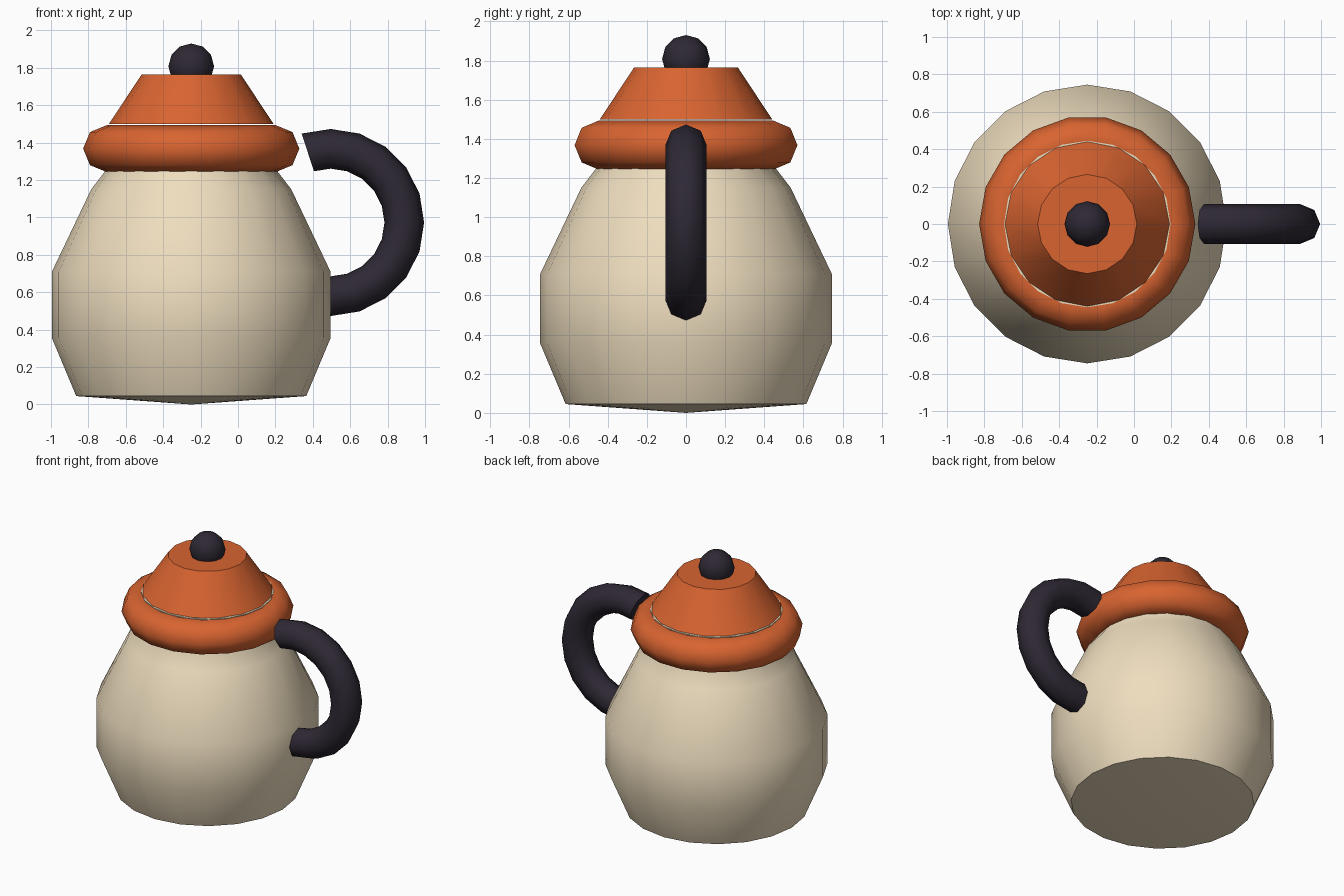
import bpy, bmesh, math
from math import sin, cos, pi

if "Cube" in bpy.data.objects:
    bpy.data.objects.remove(bpy.data.objects["Cube"])

AXIS_X = -0.25


def paint(name, rgb):
    m = bpy.data.materials.new(name)
    m.diffuse_color = (*rgb, 1)
    m.use_nodes = True
    m.node_tree.nodes["Principled BSDF"].inputs["Base Color"].default_value = m.diffuse_color
    return m


CREAM = paint("cream", (0.86, 0.73, 0.52))
ORANGE = paint("orange", (0.69, 0.127, 0.03))
DARK = paint("dark", (0.027, 0.021, 0.034))


def finish(bm, name, mat, loc):
    bmesh.ops.recalc_face_normals(bm, faces=bm.faces)
    me = bpy.data.meshes.new(name)
    bm.to_mesh(me)
    bm.free()
    me.materials.append(mat)
    ob = bpy.data.objects.new(name, me)
    ob.location = loc
    bpy.context.collection.objects.link(ob)
    bpy.ops.object.select_all(action='DESELECT')
    ob.select_set(True)
    bpy.context.view_layer.objects.active = ob
    bpy.ops.object.shade_smooth_by_angle(angle=math.radians(50))


def skin(bm, rings, closed=False):
    n = len(rings[0])
    pairs = list(zip(rings, rings[1:])) + ([(rings[-1], rings[0])] if closed else [])
    for a, b in pairs:
        for i in range(n):
            j = (i + 1) % n
            bm.faces.new((a[i], a[j], b[j], b[i]))


def lathe(name, profile, sides, mat, base_tip=None, closed=False):
    bm = bmesh.new()
    rings = [[bm.verts.new((r * cos(2 * pi * i / sides), r * sin(2 * pi * i / sides), z))
              for i in range(sides)] for r, z in profile]
    skin(bm, rings, closed)
    if not closed:
        bm.faces.new(rings[-1])
        if base_tip is None:
            bm.faces.new(rings[0])
        else:
            tip = bm.verts.new((0, 0, base_tip))
            for i in range(sides):
                bm.faces.new((tip, rings[0][i], rings[0][(i + 1) % sides]))
    finish(bm, name, mat, (AXIS_X, 0, 0))


# Pot body with a shallow pointed base and a neck hidden in the collar
lathe("body", [(0.615, 0.045), (0.745, 0.355), (0.745, 0.71), (0.535, 1.15),
               (0.42, 1.30), (0.445, 1.495)], 20, CREAM, base_tip=0)

# Collar ring
lathe("collar", [(0.453 + 0.125 * cos(k * pi / 4), 1.368 + 0.125 * sin(k * pi / 4))
                 for k in range(8)], 18, ORANGE, closed=True)

# Lid
lathe("lid", [(0.44, 1.5), (0.265, 1.765)], 16, ORANGE)

# Knob
bm = bmesh.new()
bmesh.ops.create_uvsphere(bm, u_segments=12, v_segments=6, radius=0.122)
finish(bm, "lid_knob", DARK, (AXIS_X, 0, 1.808))

# Handle: part of a ring, 11 steps of 18 degrees
bm = bmesh.new()
rings = []
for s in range(12):
    a = math.radians(-90 + 18 * s)
    ring = []
    for k in range(8):
        r = 0.394 + 0.106 * cos(k * pi / 4)
        ring.append(bm.verts.new((r * cos(a), 0.106 * sin(k * pi / 4), r * sin(a))))
    rings.append(ring)
skin(bm, rings)
bm.faces.new(rings[0])
bm.faces.new(rings[-1])
finish(bm, "handle", DARK, (0.495, 0, 0.973))
